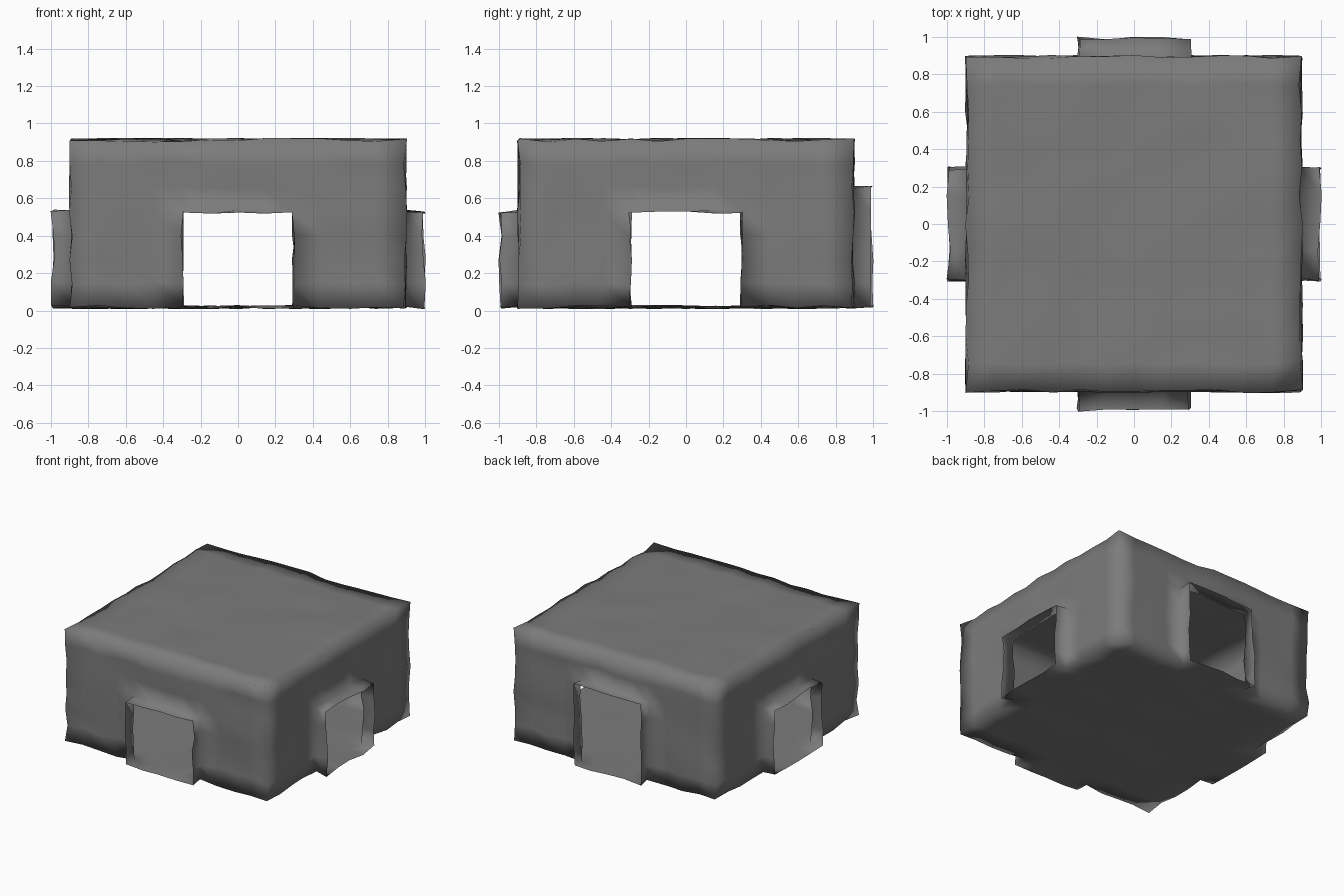
import bpy, bmesh, random
from mathutils import Vector

if "Cube" in bpy.data.objects:
    bpy.data.objects.remove(bpy.data.objects["Cube"])

random.seed(4)
HALF, REACH, DOOR = 0.893, 0.993, 0.3      # wall distance, doorway reach, doorway half width
Z0, Z1, ROWS, COLS = 0.018, 0.912, 7, 12
ROW = (Z1 - Z0) / ROWS
WOBBLE = 0.011

bm = bmesh.new()

# Plain hollow box for the cave room
bmesh.ops.create_cube(bm, size=1)
for v in bm.verts:
    v.co = Vector((v.co.x * 2 * HALF, v.co.y * 2 * HALF, Z0 + (v.co.z + 0.5) * (Z1 - Z0)))


def slice_at(point, normal):
    geom = bm.verts[:] + bm.edges[:] + bm.faces[:]
    bmesh.ops.bisect_plane(bm, geom=geom, dist=1e-5, plane_co=point, plane_no=normal)


# Regular grid of cuts on all walls
for i in range(1, COLS):
    d = -HALF + 2 * HALF * i / COLS
    slice_at((d, 0, 0), (1, 0, 0))
    slice_at((0, d, 0), (0, 1, 0))
for i in range(1, ROWS):
    slice_at((0, 0, Z0 + ROW * i), (0, 0, 1))
bm.normal_update()


def doorway(direction, rows):
    """Push a block of wall cells outwards as a short passage and open its end."""
    out = Vector(direction)
    side = Vector((out.y, -out.x, 0))
    faces = []
    for f in bm.faces:
        c = f.calc_center_median()
        if c.dot(out) > HALF - 0.01 and abs(c.dot(side)) < DOOR and c.z < Z0 + ROW * rows:
            faces.append(f)
    new = bmesh.ops.extrude_face_region(bm, geom=faces)["geom"]
    bmesh.ops.translate(bm, vec=out * (REACH - HALF),
                        verts=[g for g in new if isinstance(g, bmesh.types.BMVert)])
    ends = [f for f in bm.faces if f.calc_center_median().dot(out) > REACH - 0.01]
    old = [f for f in faces if f.is_valid and f not in ends]
    bmesh.ops.delete(bm, geom=ends + old, context='FACES')


# Front, left and right doorways, and the taller back one
doorway((0, -1, 0), 4)
doorway((-1, 0, 0), 4)
doorway((1, 0, 0), 4)
doorway((0, 1, 0), 5)

# Slightly uneven rock surface
for v in bm.verts:
    v.co += Vector([random.uniform(-WOBBLE, WOBBLE) for _ in range(3)])
bmesh.ops.recalc_face_normals(bm, faces=bm.faces)
for f in bm.faces:
    f.smooth = True

mesh = bpy.data.meshes.new("cave_room")
bm.to_mesh(mesh)
bm.free()

# Dark grey stone
stone = bpy.data.materials.new("dark_stone")
stone.diffuse_color = (0.2, 0.2, 0.2, 1)
stone.use_nodes = True
stone.node_tree.nodes["Principled BSDF"].inputs["Base Color"].default_value = stone.diffuse_color
mesh.materials.append(stone)

room = bpy.data.objects.new("cave_room", mesh)
bpy.context.collection.objects.link(room)
